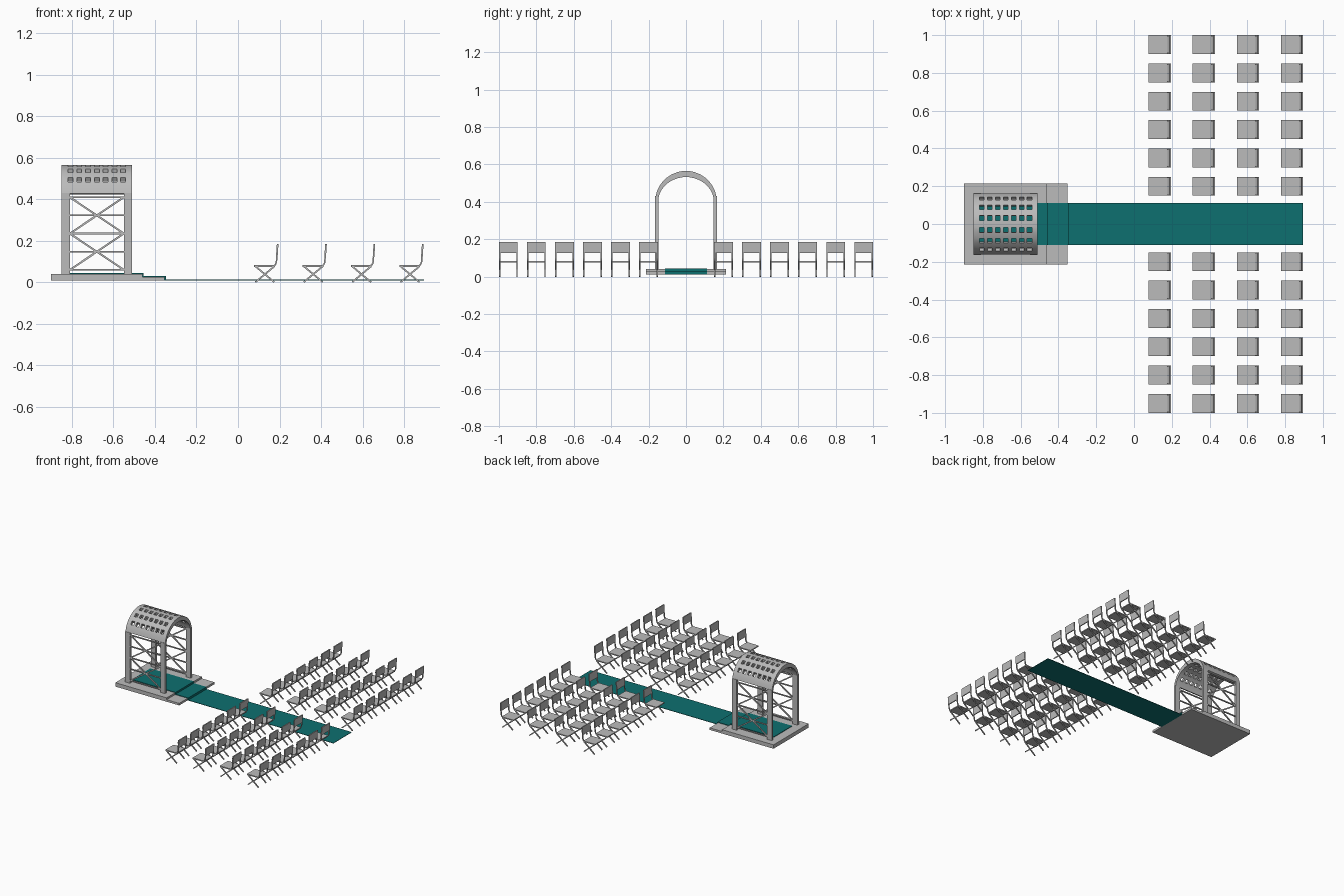
import bpy, bmesh, math
from mathutils import Vector

cube = bpy.data.objects.get("Cube")
if cube:
    bpy.data.objects.remove(cube, do_unlink=True)


def material(name, color):
    m = bpy.data.materials.new(name)
    m.diffuse_color = (*color, 1)
    m.use_nodes = True
    m.node_tree.nodes["Principled BSDF"].inputs["Base Color"].default_value = (*color, 1)
    return m


GREY = material("light grey", (0.5, 0.5, 0.5))
TEAL = material("teal carpet", (0.004, 0.16, 0.16))


def finish(bm, name, mat):
    bmesh.ops.remove_doubles(bm, verts=bm.verts, dist=1e-5)
    bmesh.ops.recalc_face_normals(bm, faces=bm.faces)
    me = bpy.data.meshes.new(name)
    bm.to_mesh(me)
    bm.free()
    me.materials.append(mat)
    ob = bpy.data.objects.new(name, me)
    bpy.context.collection.objects.link(ob)
    return ob


def prism(bm, outline, y0, y1):
    """Extrude an (x, z) outline from y0 to y1."""
    a = [bm.verts.new((x, y0, z)) for x, z in outline]
    b = [bm.verts.new((x, y1, z)) for x, z in outline]
    bm.faces.new(a)
    bm.faces.new(b[::-1])
    n = len(a)
    for i in range(n):
        j = (i + 1) % n
        bm.faces.new((a[i], b[i], b[j], a[j]))


def box(bm, x0, x1, y0, y1, z0, z1):
    prism(bm, [(x0, z0), (x1, z0), (x1, z1), (x0, z1)], y0, y1)


def strip(bm, path, width, y0, y1):
    """Bar of constant width following an (x, z) path."""
    pts = [Vector(p) for p in path]
    left, right = [], []
    for i, p in enumerate(pts):
        d = (pts[min(i + 1, len(pts) - 1)] - pts[max(i - 1, 0)]).normalized()
        n = Vector((-d.y, d.x)) * width / 2
        left.append(p + n)
        right.append(p - n)
    prism(bm, left + right[::-1], y0, y1)


# Stage and its step
bm = bmesh.new()
box(bm, -0.9, -0.46, -0.215, 0.215, 0.01, 0.04)
finish(bm, "stage", GREY)
bm = bmesh.new()
box(bm, -0.46, -0.353, -0.215, 0.215, 0.01, 0.026)
finish(bm, "stage_step", GREY)

# Carpet draped over the stage, the step and the aisle
bm = bmesh.new()
top = [(-0.83, 0.044), (-0.456, 0.044), (-0.456, 0.03), (-0.348, 0.03),
       (-0.348, 0.013), (0.895, 0.013)]
under = [(0.895, 0.01), (-0.353, 0.01), (-0.353, 0.026), (-0.46, 0.026),
         (-0.46, 0.04), (-0.83, 0.04)]
prism(bm, top + under, -0.112, 0.112)
finish(bm, "carpet", TEAL)

# Corner posts and side lattices
X0, X1, R = -0.85, -0.51, 0.165
for side, s in (("left", 1), ("right", -1)):
    bm = bmesh.new()
    for x in (X0, X1 - 0.04):
        box(bm, x, x + 0.04, *sorted((s * 0.148, s * R)), 0.04, 0.43)
    finish(bm, side + "_posts", GREY)
    bm = bmesh.new()
    y0, y1 = s * 0.157 - 0.004, s * 0.157 + 0.004
    a, b = X0 + 0.04, X1 - 0.04
    for i in range(5):
        z = 0.06 + i * 0.0875
        strip(bm, [(a, z), (b, z)], 0.008, y0, y1)
    for z in (0.06, 0.235):
        strip(bm, [(a, z), (b, z + 0.175)], 0.009, y0, y1)
        strip(bm, [(a, z + 0.175), (b, z)], 0.009, y0, y1)
    finish(bm, side + "_lattice", GREY)

# Vaulted canopy pierced by a grid of square holes
angles = [10]
for i in range(6):
    c = 35 + 22 * i
    angles += [c - 5, c + 5]
angles = [10, 20] + angles[1:] + [160, 170]
xs = [X0]
for i in range(7):
    c = -0.807 + i * 0.0423
    xs += [c - 0.012, c + 0.012]
xs.append(X1)


def vault(i, j, inner):
    t = math.radians(angles[i])
    ry, rz = (0.149, 0.132) if inner else (R, R)
    return Vector((xs[j], ry * math.cos(t), 0.4 + rz * math.sin(t)))


solid = {(i, j) for i in range(len(angles) - 1) for j in range(len(xs) - 1)
         if not (1 < i < len(angles) - 3 and i % 2 == 0 and j % 2 == 1)}
bm = bmesh.new()
for i, j in solid:
    ring = [(i, j), (i + 1, j), (i + 1, j + 1), (i, j + 1)]
    for inner in (False, True):
        bm.faces.new([bm.verts.new(vault(*c, inner)) for c in ring])
    for k, near in enumerate([(i, j - 1), (i + 1, j), (i, j + 1), (i - 1, j)]):
        if near not in solid:
            p, q = ring[k], ring[(k + 1) % 4]
            bm.faces.new([bm.verts.new(v) for v in (
                vault(*p, False), vault(*q, False), vault(*q, True), vault(*p, True))])
canopy = finish(bm, "canopy", GREY)
bpy.context.view_layer.objects.active = canopy
canopy.select_set(True)
bpy.ops.object.shade_smooth_by_angle(angle=math.radians(35))
canopy.select_set(False)

# Folding chair: seat, crossed legs, bent back posts and backrest
bm = bmesh.new()
box(bm, 0, 0.1, -0.05, 0.05, 0.075, 0.083)
for s in (-1, 1):
    y0, y1 = sorted((s * 0.043, s * 0.05))
    strip(bm, [(0.006, 0.001), (0.097, 0.077)], 0.008, y0, y1)
    strip(bm, [(0.097, 0.001), (0.006, 0.077)], 0.008, y0, y1)
    strip(bm, [(0.092, 0.079), (0.102, 0.085), (0.107, 0.097),
               (0.109, 0.125), (0.113, 0.183)], 0.007, y0, y1)
strip(bm, [(0.109, 0.125), (0.113, 0.185)], 0.008, -0.05, 0.05)
chair = finish(bm, "chair", GREY)

# Rows of chairs on both sides of the aisle
spots = [(0.078 + 0.233 * c, s * (0.2 + 0.15 * r))
         for c in range(4) for r in range(6) for s in (1, -1)]
chair.location = (*spots[0], 0)
for n, spot in enumerate(spots[1:], 2):
    copy = bpy.data.objects.new(f"chair_{n}", chair.data)
    copy.location = (*spot, 0)
    bpy.context.collection.objects.link(copy)
